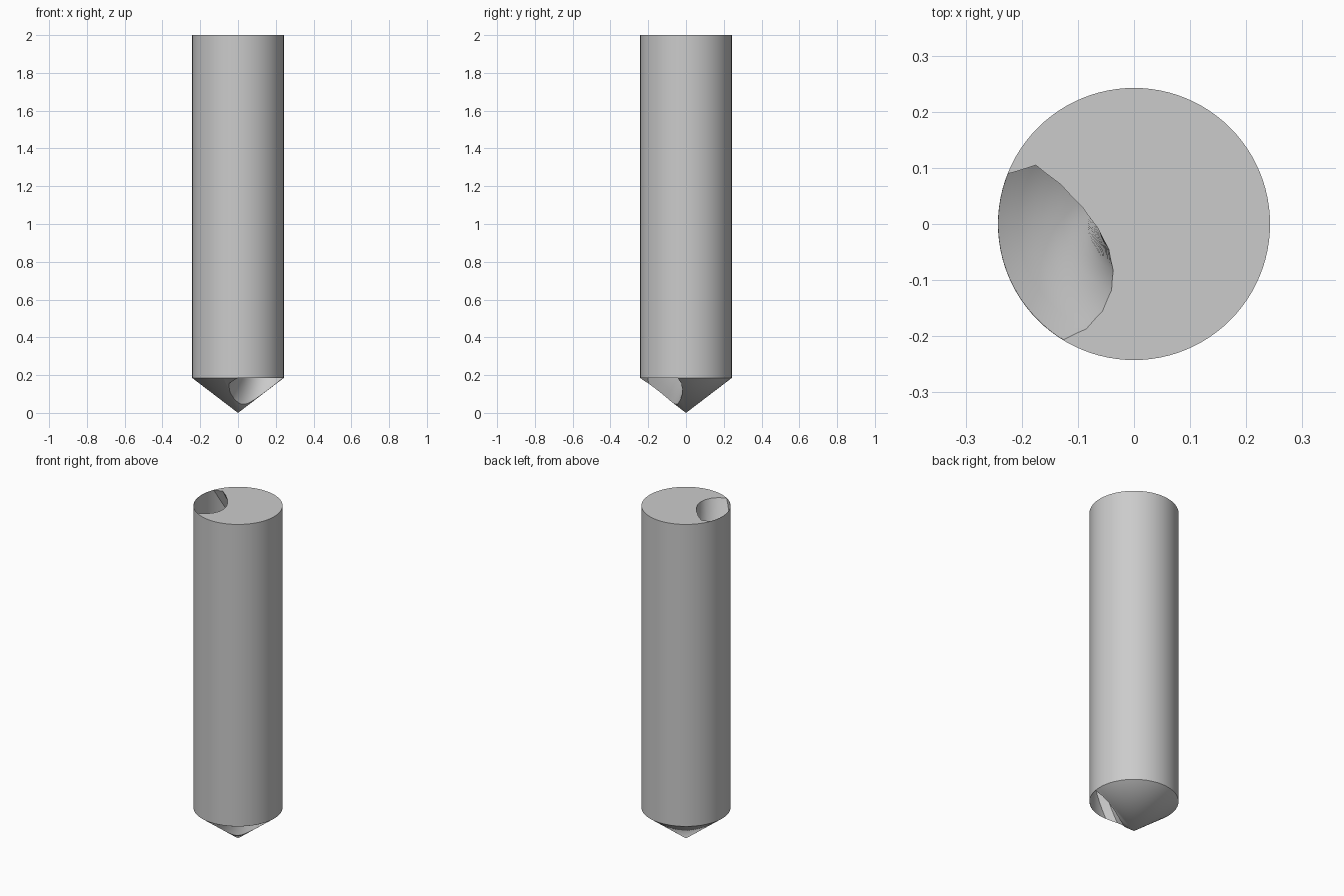
import bpy, bmesh
from math import radians, pi, cos, sin, atan2
from mathutils import Vector, Matrix

if "Cube" in bpy.data.objects:
    bpy.data.objects.remove(bpy.data.objects["Cube"], do_unlink=True)

RADIUS, TIP_HEIGHT, HEIGHT = 0.2425, 0.185, 2.0
TWIST = radians(137)   # flute turn per unit of height

grey = bpy.data.materials.new("steel grey")
grey.use_nodes = True
colour = (0.6, 0.6, 0.6, 1)
grey.diffuse_color = colour
grey.node_tree.nodes["Principled BSDF"].inputs["Base Color"].default_value = colour


def make_object(name, bm):
    bmesh.ops.recalc_face_normals(bm, faces=bm.faces)
    mesh = bpy.data.meshes.new(name)
    bm.to_mesh(mesh)
    bm.free()
    mesh.materials.append(grey)
    obj = bpy.data.objects.new(name, mesh)
    bpy.context.collection.objects.link(obj)
    return obj


def bridge(bm, lower, upper):
    n = len(lower)
    for i in range(n):
        j = (i + 1) % n
        bm.faces.new((lower[i], lower[j], upper[j], upper[i]))


# Round bar with a conical point
bm = bmesh.new()
sides = 96
rings = [[bm.verts.new((RADIUS * cos(2 * pi * i / sides), RADIUS * sin(2 * pi * i / sides), z))
          for i in range(sides)] for z in (TIP_HEIGHT, HEIGHT)]
bridge(bm, *rings)
bm.faces.new(rings[1])
tip = bm.verts.new((0, 0, 0))
for i in range(sides):
    bm.faces.new((tip, rings[0][(i + 1) % sides], rings[0][i]))
body = make_object("drill_body", bm)

# Helical flute, kept just inside the outer wall
inner = [(-0.125, -0.205), (-0.085, -0.187), (-0.056, -0.155), (-0.040, -0.118),
         (-0.037, -0.083), (-0.045, -0.045), (-0.064, -0.008), (-0.092, 0.030),
         (-0.130, 0.070), (-0.175, 0.105)]
start = atan2(0.09, -0.225)
end = atan2(-0.205, -0.125) + 2 * pi
arc = [(0.2415 * cos(a), 0.2415 * sin(a))
       for a in (start + (end - start) * i / 24 for i in range(25))]
section = [Vector((x, y, 0)) for x, y in inner[1:] + arc]

bm = bmesh.new()
steps, low, high = 120, -0.06, 2.06
rings = []
for k in range(steps + 1):
    z = low + (high - low) * k / steps
    turn = Matrix.Rotation(TWIST * (z - HEIGHT), 3, "Z")
    rings.append([bm.verts.new(turn @ p + Vector((0, 0, z))) for p in section])
for a, b in zip(rings, rings[1:]):
    bridge(bm, a, b)
bm.faces.new(rings[0])
bm.faces.new(rings[-1])
cutter = make_object("flute_cutter", bm)
cutter.hide_render = True

# Cut the flute and smooth the curved surfaces
cut = body.modifiers.new("flute", "BOOLEAN")
cut.operation = "DIFFERENCE"
cut.solver = "EXACT"
cut.object = cutter
bpy.ops.object.select_all(action="DESELECT")
body.select_set(True)
bpy.context.view_layer.objects.active = body
bpy.ops.object.modifier_apply(modifier=cut.name)
bpy.data.objects.remove(cutter, do_unlink=True)
bpy.ops.object.shade_smooth_by_angle(angle=radians(30))
